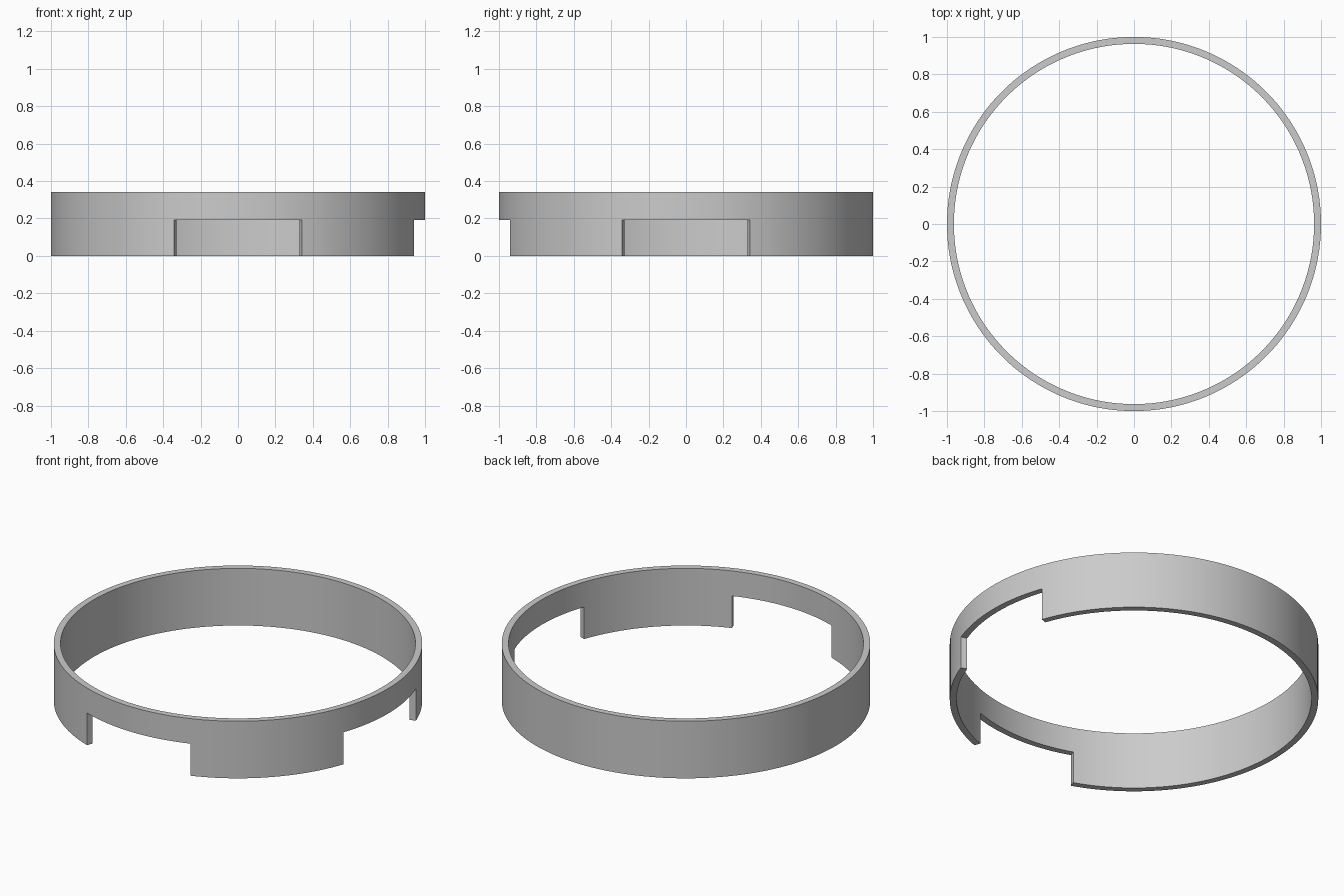
import bpy, bmesh, math

if "Cube" in bpy.data.objects:
    bpy.data.objects.remove(bpy.data.objects["Cube"])

OUTER, INNER = 1.0, 0.963
LEVELS = [0.0, 0.192, 0.342]          # foot, notch roof, top rim
STEP = 2                              # degrees per segment
N = 360 // STEP
NOTCH_CENTRES, NOTCH_HALF = (0, 270), 20   # right (+x) and front (-y)


def solid(i, level):
    """True where the wall is present in segment i of a height band."""
    if level == 1:
        return True
    mid = (i % N + 0.5) * STEP
    return all(abs((mid - c + 180) % 360 - 180) > NOTCH_HALF for c in NOTCH_CENTRES)


bm = bmesh.new()
cache = {}


def vert(i, r, k):
    key = (i % N, r, k)
    if key not in cache:
        a = math.radians(key[0] * STEP)
        cache[key] = bm.verts.new((r * math.cos(a), r * math.sin(a), LEVELS[k]))
    return cache[key]


def quad(*corners):
    bm.faces.new([vert(*c) for c in corners])


for i in range(N):
    j = i + 1
    for k in (0, 1):
        if not solid(i, k):
            continue
        # outer and inner walls
        quad((i, OUTER, k), (j, OUTER, k), (j, OUTER, k + 1), (i, OUTER, k + 1))
        quad((j, INNER, k), (i, INNER, k), (i, INNER, k + 1), (j, INNER, k + 1))
        # underside of the feet, or roof of the notches
        if k == 0 or not solid(i, 0):
            quad((i, INNER, k), (j, INNER, k), (j, OUTER, k), (i, OUTER, k))
        # top rim
        if k == 1:
            quad((i, OUTER, 2), (j, OUTER, 2), (j, INNER, 2), (i, INNER, 2))
        # radial notch ends
        if not solid(i - 1, k):
            quad((i, INNER, k), (i, OUTER, k), (i, OUTER, k + 1), (i, INNER, k + 1))
        if not solid(j, k):
            quad((j, OUTER, k), (j, INNER, k), (j, INNER, k + 1), (j, OUTER, k + 1))

bmesh.ops.recalc_face_normals(bm, faces=bm.faces[:])
mesh = bpy.data.meshes.new("notched_ring")
bm.to_mesh(mesh)
bm.free()
ring = bpy.data.objects.new("notched_ring", mesh)
bpy.context.collection.objects.link(ring)

# smooth round walls, crisp rims
bpy.context.view_layer.objects.active = ring
ring.select_set(True)
bpy.ops.object.shade_smooth_by_angle(angle=math.radians(30))
